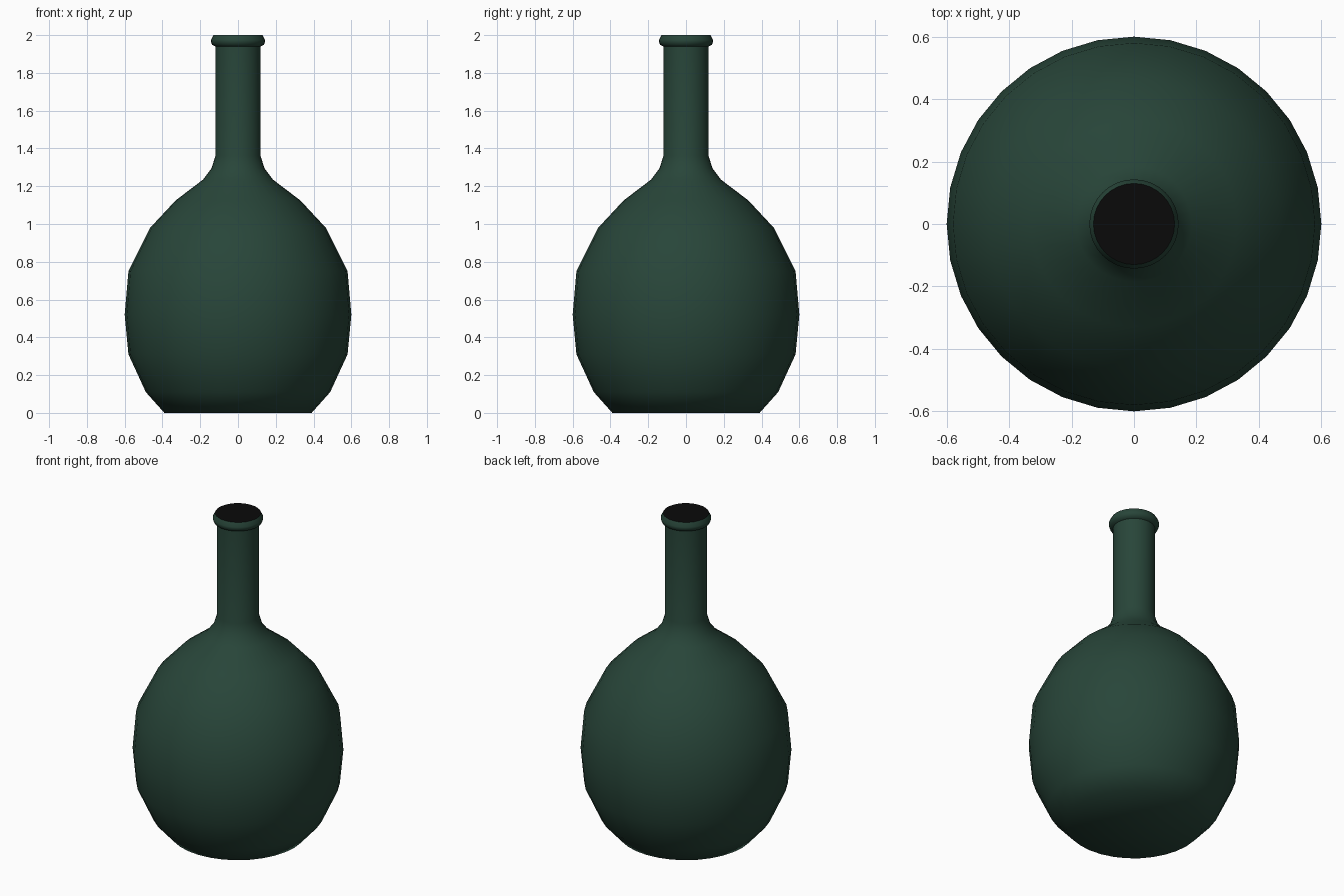
import bpy, bmesh, math

if "Cube" in bpy.data.objects:
    bpy.data.objects.remove(bpy.data.objects["Cube"])

SIDES = 32


def material(name, color):
    m = bpy.data.materials.new(name)
    m.diffuse_color = color
    m.use_nodes = True
    m.node_tree.nodes["Principled BSDF"].inputs["Base Color"].default_value = m.diffuse_color
    return m


def lathe(name, profile, mat, angle):
    """Revolve (radius, height) points around z; radius 0 becomes a pole."""
    bm = bmesh.new()
    verts = [bm.verts.new((r, 0, z)) for r, z in profile]
    edges = [bm.edges.new(pair) for pair in zip(verts, verts[1:])]
    bmesh.ops.spin(bm, geom=verts + edges, cent=(0, 0, 0), axis=(0, 0, 1),
                   angle=math.tau, steps=SIDES)
    bmesh.ops.remove_doubles(bm, verts=bm.verts, dist=0.0005)
    bmesh.ops.recalc_face_normals(bm, faces=bm.faces)
    # an open disc or shell should face up / outwards
    if sum(f.normal.z + f.normal.dot(f.calc_center_median()) for f in bm.faces) < 0:
        bmesh.ops.reverse_faces(bm, faces=bm.faces)
    mesh = bpy.data.meshes.new(name)
    bm.to_mesh(mesh)
    bm.free()
    mesh.materials.append(mat)
    obj = bpy.data.objects.new(name, mesh)
    bpy.context.collection.objects.link(obj)
    bpy.ops.object.select_all(action='DESELECT')
    obj.select_set(True)
    bpy.context.view_layer.objects.active = obj
    bpy.ops.object.shade_smooth_by_angle(angle=math.radians(angle))
    return obj


glass = material("green_glass", (0.021, 0.06, 0.041, 1))
dark = material("dark_opening", (0.003, 0.003, 0.003, 1))

# Round body with flat base, shoulder, straight neck and rolled lip
lathe("bottle", [
    (0, 0), (0.39, 0), (0.488, 0.11), (0.58, 0.31), (0.6, 0.52),
    (0.58, 0.75), (0.465, 0.98), (0.33, 1.125), (0.185, 1.235),
    (0.14, 1.295), (0.12, 1.36), (0.12, 1.94),
    (0.137, 1.948), (0.143, 1.965), (0.143, 1.975), (0.13, 2.0),
], glass, 60)

# Dark disc filling the mouth
lathe("mouth", [(0, 2.0), (0.13, 2.0)], dark, 30)
